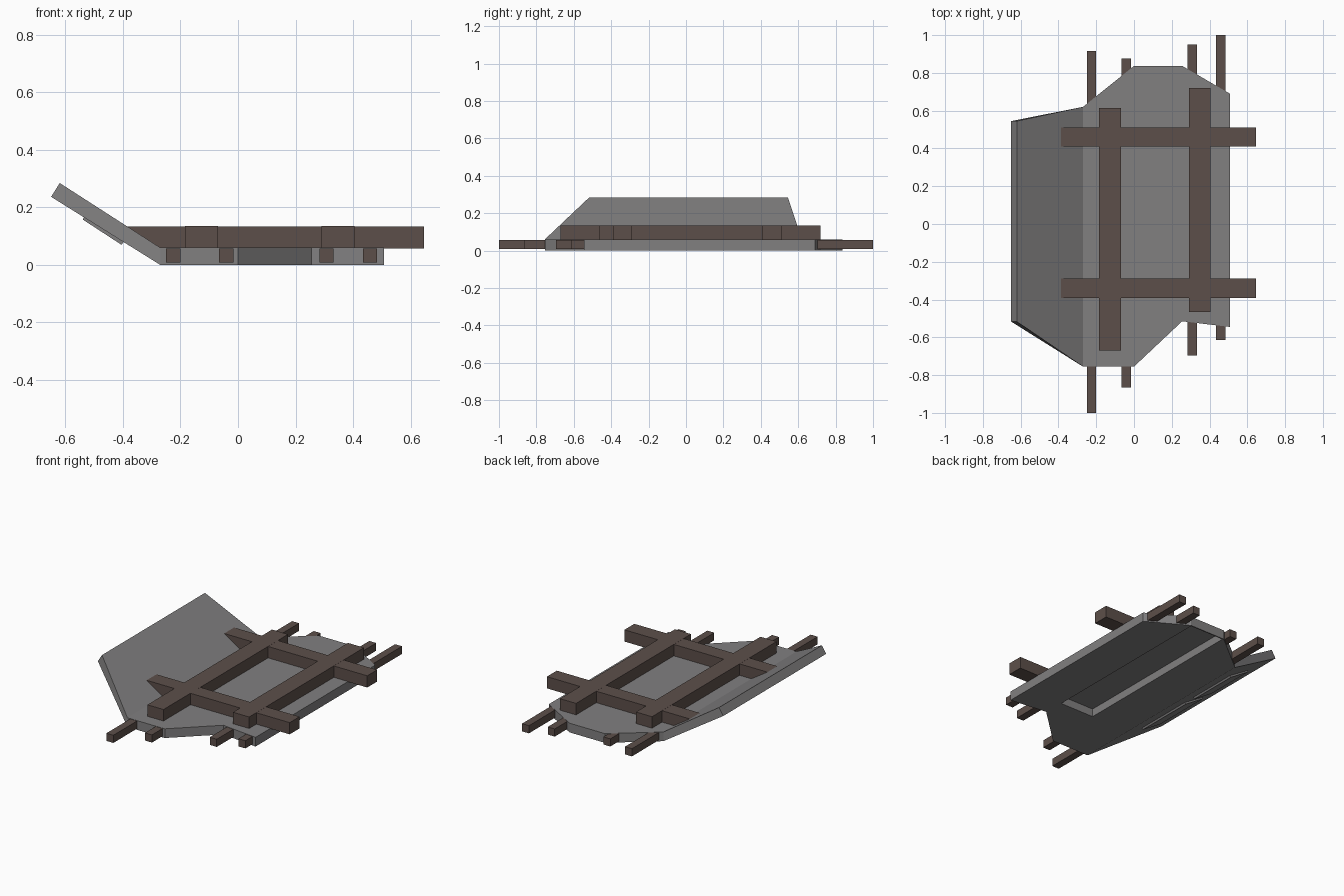
import bpy, bmesh
from mathutils import Vector

if "Cube" in bpy.data.objects:
    bpy.data.objects.remove(bpy.data.objects["Cube"])


def material(name, rgb):
    m = bpy.data.materials.new(name)
    m.diffuse_color = (*rgb, 1)
    m.use_nodes = True
    m.node_tree.nodes["Principled BSDF"].inputs["Base Color"].default_value = m.diffuse_color
    return m


GREY = material("stone_grey", (0.22, 0.215, 0.217))
BROWN = material("dark_wood", (0.108, 0.078, 0.068))


def make(name, bm, mat):
    bmesh.ops.recalc_face_normals(bm, faces=bm.faces)
    me = bpy.data.meshes.new(name)
    bm.to_mesh(me)
    bm.free()
    me.materials.append(mat)
    ob = bpy.data.objects.new(name, me)
    bpy.context.collection.objects.link(ob)
    return ob


def loft(name, rings, mat):
    """Skin a row of equal-sized vertex rings and cap both ends."""
    bm = bmesh.new()
    rows = [[bm.verts.new(p) for p in ring] for ring in rings]
    n = len(rows[0])
    for a, b in zip(rows, rows[1:]):
        for i in range(n):
            j = (i + 1) % n
            bm.faces.new((a[i], a[j], b[j], b[i]))
    bm.faces.new(rows[0])
    bm.faces.new(rows[-1][::-1])
    return make(name, bm, mat)


def prism(name, profile, y0, y1, mat):
    """Extrude an (x, z) profile along y."""
    return loft(name, [[(x, y, z) for x, z in profile] for y in (y0, y1)], mat)


def box(name, x0, x1, y0, y1, z0, z1, mat):
    return prism(name, [(x0, z0), (x1, z0), (x1, z1), (x0, z1)], y0, y1, mat)


# Slab with upturned left wing: bottom x, bottom z, top x, top z, y min, y max
stations = [
    (-0.65, 0.237, -0.62, 0.285, -0.517, 0.545),
    (-0.27, 0.0, -0.27, 0.06, -0.755, 0.62),
    (0.0, 0.0, 0.0, 0.06, -0.755, 0.837),
    (0.255, 0.0, 0.255, 0.06, -0.515, 0.837),
    (0.508, 0.0, 0.508, 0.06, -0.545, 0.69),
]
slab = loft("bent_slab", [
    [(xb, lo, zb), (xb, hi, zb), (xt, hi, zt), (xt, lo, zt)]
    for xb, zb, xt, zt, lo, hi in stations], GREY)

# Long recess under the slab
cutter = box("recess_cutter", 0.005, 0.25, -0.38, 0.83, -0.05, 0.052, GREY)
cutter.hide_render = True
cutter.hide_viewport = True
mod = slab.modifiers.new("recess", 'BOOLEAN')
mod.operation = 'DIFFERENCE'
mod.solver = 'EXACT'
mod.object = cutter

# Thin plates on the underside of the wing
for i, (y0, y1) in enumerate([(-0.40, 0.0), (0.08, 0.42)]):
    prism(f"wing_plate_{i}", [(-0.54, 0.158), (-0.405, 0.07),
                              (-0.39, 0.09), (-0.53, 0.178)], y0, y1, GREY)

# Thin runners through the slab: x centre, y min, y max
for i, (x, y0, y1) in enumerate([(-0.225, -1.0, 0.915), (-0.041, -0.865, 0.875),
                                 (0.308, -0.695, 0.95), (0.459, -0.615, 1.0)]):
    box(f"runner_{i}", x - 0.025, x + 0.025, y0, y1, 0.008, 0.058, BROWN)

# Heavy frame on top: long beams, then cross beams tapered into the wing
for i, (x, y0, y1) in enumerate([(-0.127, -0.67, 0.615), (0.348, -0.465, 0.72)]):
    box(f"long_beam_{i}", x - 0.058, x + 0.058, y0, y1, 0.058, 0.135, BROWN)
for i, y in enumerate([-0.34, 0.46]):
    prism(f"cross_beam_{i}", [(-0.28, 0.058), (0.647, 0.058), (0.647, 0.1345),
                              (-0.386, 0.1345)], y - 0.051, y + 0.051, BROWN)
